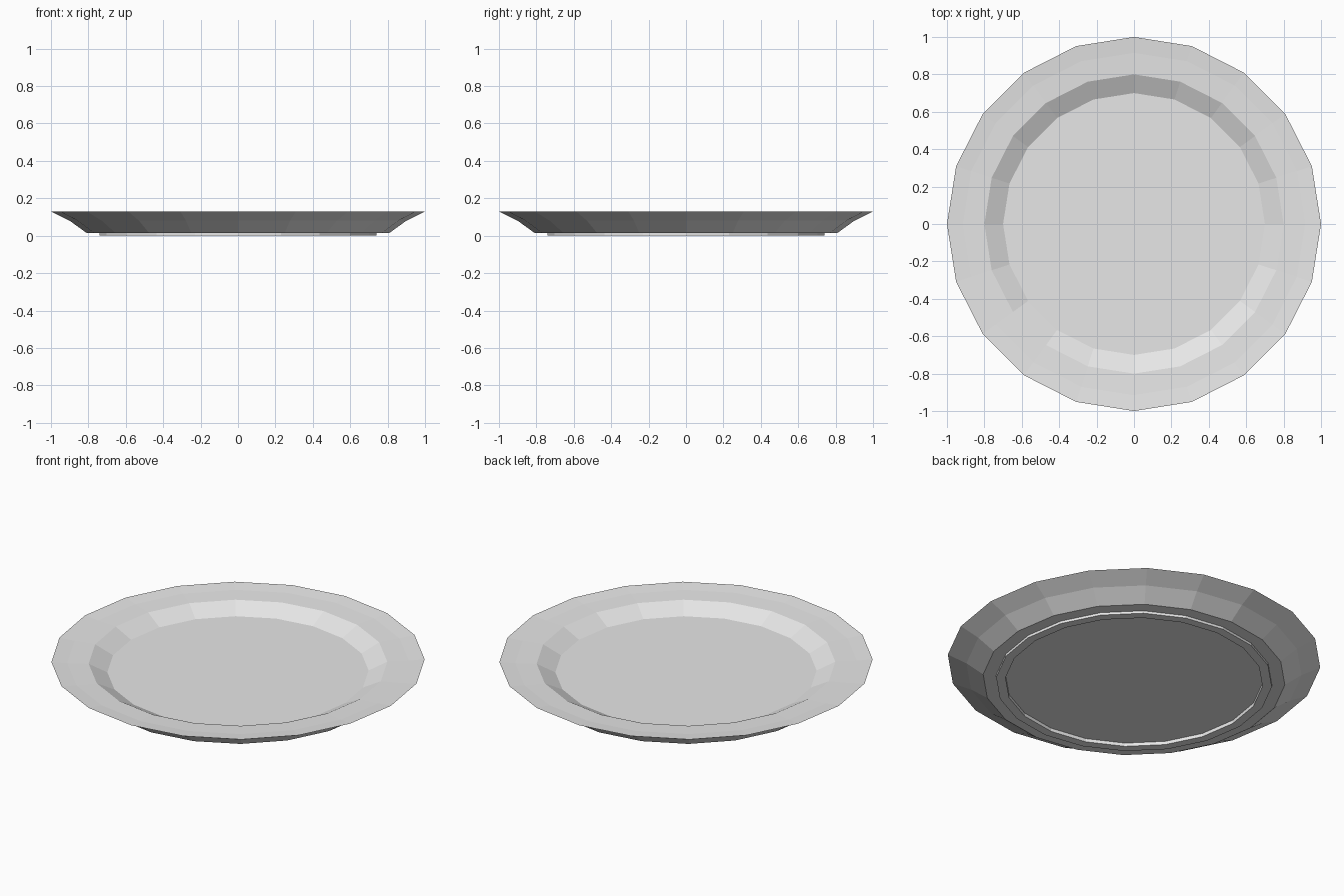
import bpy
import bmesh
from math import cos, sin, pi

SIDES = 20

cube = bpy.data.objects.get("Cube")
if cube:
    bpy.data.objects.remove(cube, do_unlink=True)

# Plain glazed grey
glaze = bpy.data.materials.new("light grey")
glaze.use_nodes = True
colour = (0.8, 0.8, 0.8, 1)
glaze.diffuse_color = colour
glaze.node_tree.nodes["Principled BSDF"].inputs["Base Color"].default_value = colour


def lathe(name, profile):
    """Revolve (radius, height) points about z and cap both ends."""
    bm = bmesh.new()
    rings = [[bm.verts.new((r * cos(2 * pi * i / SIDES), r * sin(2 * pi * i / SIDES), z))
              for i in range(SIDES)] for r, z in profile]
    for a, b in zip(rings, rings[1:]):
        for i in range(SIDES):
            j = (i + 1) % SIDES
            bm.faces.new((a[i], a[j], b[j], b[i]))
    bm.faces.new(rings[0])
    bm.faces.new(rings[-1])
    bmesh.ops.recalc_face_normals(bm, faces=bm.faces)
    mesh = bpy.data.meshes.new(name)
    bm.to_mesh(mesh)
    bm.free()
    mesh.materials.append(glaze)
    obj = bpy.data.objects.new(name, mesh)
    bpy.context.collection.objects.link(obj)
    return obj


# Recessed base, foot ring, flared underside, rim, inner wall and floor
lathe("plate", [
    (0.69, 0.02), (0.69, 0.0), (0.74, 0.0), (0.74, 0.015),
    (0.81, 0.015), (0.90, 0.08), (1.0, 0.13),
    (0.915, 0.122), (0.80, 0.117), (0.70, 0.066),
])
